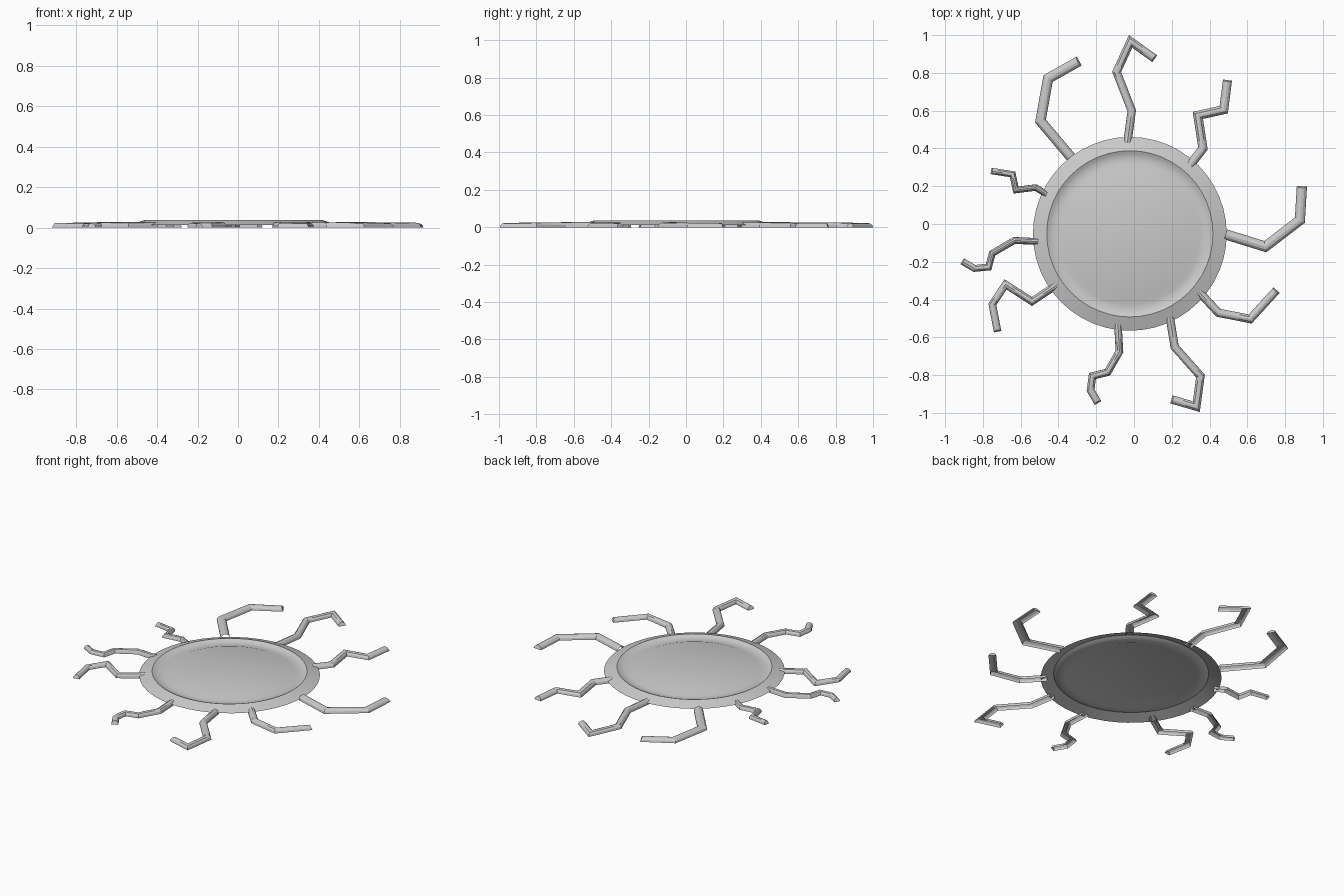
import bpy, bmesh, math
from mathutils import Vector

if "Cube" in bpy.data.objects:
    bpy.data.objects.remove(bpy.data.objects["Cube"])


def finish(bm, name, recalc=True):
    me = bpy.data.meshes.new(name)
    bm.to_mesh(me)
    bm.free()
    ob = bpy.data.objects.new(name, me)
    bpy.context.collection.objects.link(ob)
    bpy.ops.object.select_all(action='DESELECT')
    ob.select_set(True)
    bpy.context.view_layer.objects.active = ob
    bpy.ops.object.shade_smooth_by_angle(angle=math.radians(25))
    return ob


# Shallow disc shell: sloped brim, raised rim, groove, flat centre plate
def build_disc(center, profile, n=48):
    bm = bmesh.new()
    rings = []
    for r, z in profile:
        rings.append([bm.verts.new((center[0] + r * math.cos(2 * math.pi * i / n),
                                    center[1] + r * math.sin(2 * math.pi * i / n), z))
                      for i in range(n)])
    for a, b in zip(rings, rings[1:]):
        for i in range(n):
            j = (i + 1) % n
            bm.faces.new((a[i], a[j], b[j], b[i]))
    bm.faces.new(rings[-1])
    return finish(bm, "sun_disc")


# Bent half-tube ray, open underneath, mitred at each bend
def build_ray(name, pts, w, h0=0.028, h1=0.022, sides=6):
    pts = [Vector(p) for p in pts]
    dirs = [(b - a).normalized() for a, b in zip(pts, pts[1:])]
    bm = bmesh.new()
    rings = []
    last = len(pts) - 1
    for k, p in enumerate(pts):
        d0, d1 = dirs[max(k - 1, 0)], dirs[min(k, last - 1)]
        t = (d0 + d1).normalized()
        side = Vector((-t.y, t.x)) * (w / t.dot(d1))
        h = h0 + (h1 - h0) * k / last
        ring = []
        for i in range(sides + 1):
            a = math.pi * i / sides
            z = h * math.sin(a)
            q = p - side * math.cos(a)
            if k == last:
                q = q - d1 * z * 0.4      # slanted tip
            ring.append(bm.verts.new((q.x, q.y, z)))
        rings.append(ring)
    for a, b in zip(rings, rings[1:]):
        for i in range(sides):
            bm.faces.new((a[i], b[i], b[i + 1], a[i + 1]))
    bm.faces.new(rings[-1])
    bm.normal_update()
    up = sum(f.normal.z for f in bm.faces)
    if up < 0:
        bmesh.ops.reverse_faces(bm, faces=bm.faces[:])
    return finish(bm, name)


build_disc((-0.022, -0.052),
           [(0.513, 0.012), (0.44, 0.037), (0.425, 0.030), (0.41, 0.025),
            (0.375, 0.024), (0.34, 0.036)])

# Ray centre lines seen from above, with half widths
rays = [
    (0.022, [(-.035, .43), (-.012, .60), (-.092, .805), (-.018, .967), (.11, .875)]),
    (0.024, [(.295, .31), (.365, .40), (.338, .575), (.475, .605), (.495, .762)]),
    (0.027, [(.485, -.055), (.695, -.12), (.878, .02), (.889, .20)]),
    (0.022, [(.345, -.36), (.447, -.47), (.615, -.503), (.755, -.35)]),
    (0.022, [(.19, -.495), (.215, -.65), (.352, -.805), (.33, -.967), (.198, -.928)]),
    (0.020, [(-.085, -.53), (-.077, -.675), (-.14, -.785), (-.22, -.805),
             (-.23, -.88), (-.19, -.948)]),
    (0.020, [(-.405, -.32), (-.54, -.41), (-.68, -.32), (-.75, -.425), (-.722, -.57)]),
    (0.018, [(-.505, -.093), (-.633, -.087), (-.75, -.155), (-.77, -.228),
             (-.845, -.235), (-.91, -.197)]),
    (0.017, [(-.46, .155), (-.52, .193), (-.625, .18), (-.643, .263), (-.757, .281)]),
    (0.027, [(-.335, .355), (-.495, .545), (-.455, .77), (-.29, .863)]),
]
for i, (w, pts) in enumerate(rays, 1):
    build_ray("sun_ray_%d" % i, pts, w)
